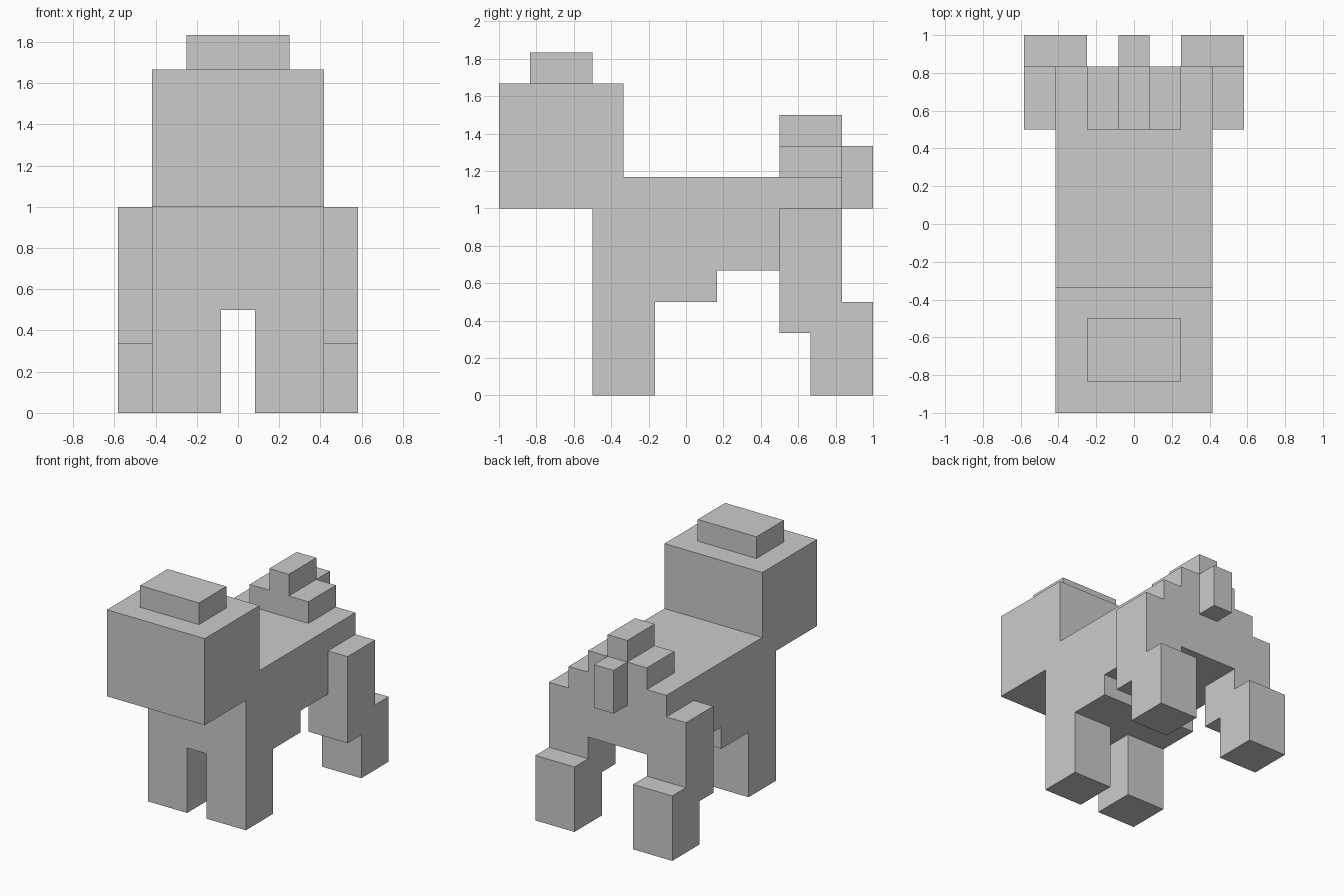
import bpy
import bmesh

if "Cube" in bpy.data.objects:
    bpy.data.objects.remove(bpy.data.objects["Cube"])

U = 1 / 6  # everything sits on a grid of one sixth of a unit

grey = bpy.data.materials.new("plain grey")
grey.diffuse_color = (0.6, 0.6, 0.6, 1)
grey.use_nodes = True
grey.node_tree.nodes["Principled BSDF"].inputs["Base Color"].default_value = grey.diffuse_color


def prism(name, x0, x1, profile):
    """Extrude a (y, z) outline from x0 to x1, all in grid steps."""
    bm = bmesh.new()
    face = bm.faces.new([bm.verts.new((x0 * U, y * U, z * U)) for y, z in profile])
    out = bmesh.ops.extrude_face_region(bm, geom=[face])
    moved = [v for v in out["geom"] if isinstance(v, bmesh.types.BMVert)]
    bmesh.ops.translate(bm, verts=moved, vec=((x1 - x0) * U, 0, 0))
    bmesh.ops.recalc_face_normals(bm, faces=bm.faces)
    mesh = bpy.data.meshes.new(name)
    bm.to_mesh(mesh)
    bm.free()
    mesh.materials.append(grey)
    obj = bpy.data.objects.new(name, mesh)
    bpy.context.collection.objects.link(obj)
    return obj


def box(name, x0, x1, y0, y1, z0, z1):
    return prism(name, x0, x1, [(y0, z0), (y1, z0), (y1, z1), (y0, z1)])


# Head and torso share one continuous side outline
prism("head_and_torso", -2.5, 2.5,
      [(-6, 6), (-3, 6), (-3, 3), (1, 3), (1, 4), (5, 4),
       (5, 7), (-2, 7), (-2, 10), (-6, 10)])
box("head_cap", -1.5, 1.5, -5, -3, 10, 11)

# Legs, mirrored left and right
for side, s in (("left", -1), ("right", 1)):
    box("front_leg_" + side, s * 0.5, s * 2.5, -3, -1, 0, 3)
    prism("hind_leg_" + side, s * 1.5, s * 3.5,
          [(4, 0), (6, 0), (6, 3), (5, 3), (5, 4), (3, 4), (3, 2), (4, 2)])
    box("haunch_" + side, s * 2.5, s * 3.5, 3, 5, 4, 6)

# Stepped rump and hanging tail
box("rump_step", -1.5, 1.5, 3, 5, 7, 8)
box("tail_base", -0.5, 0.5, 3, 5, 8, 9)
box("tail", -0.5, 0.5, 5, 6, 6, 8)
